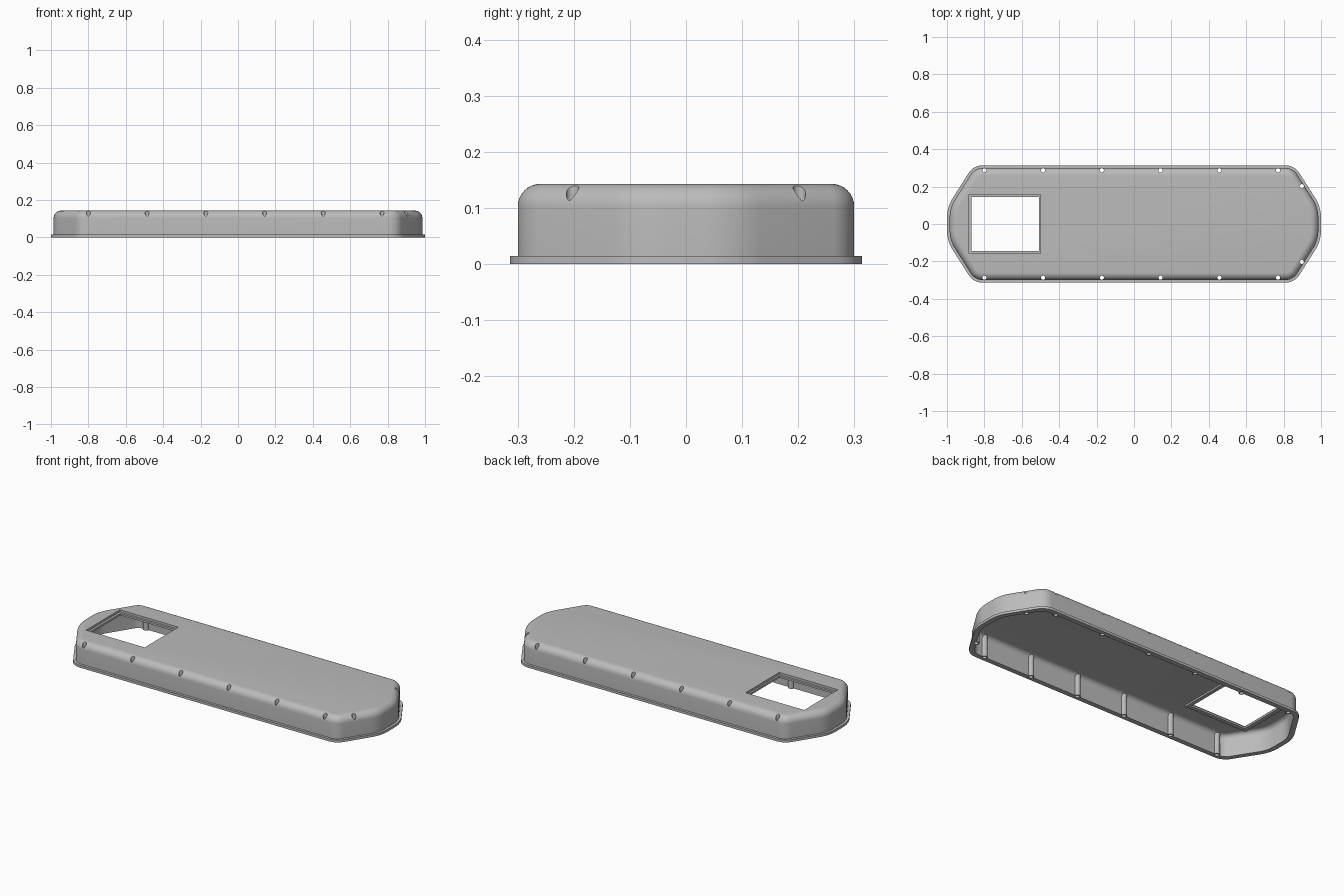
import bpy, bmesh, math

cube = bpy.data.objects.get("Cube")
if cube:
    bpy.data.objects.remove(cube, do_unlink=True)

grey = bpy.data.materials.new("plain grey")
grey.use_nodes = True
colour = (0.5, 0.5, 0.5, 1)
grey.diffuse_color = colour
grey.node_tree.nodes["Principled BSDF"].inputs["Base Color"].default_value = colour

HEIGHT = 0.143
WALL = 0.0143
FILLET = 0.04
FLANGE = 0.0143
HALF_X, HALF_Y = 1.0, 0.314
SIDE_X, END_Y = 0.858, 0.09          # where the slanted ends meet side and tip
SLANT = math.atan2(HALF_X - SIDE_X, HALF_Y - END_Y)
SIDE_R, TIP_R = 0.09, 0.2
STEPS = 10


def outline(inset):
    """Rounded elongated octagon, moved inwards by inset."""
    side_c = (SIDE_X - SIDE_R * math.tan((math.pi / 2 - SLANT) / 2), HALF_Y - SIDE_R)
    tip_c = (HALF_X - TIP_R, END_Y - TIP_R * math.tan(SLANT / 2))
    quarter = []
    for (cx, cy), r, a0, a1 in ((tip_c, TIP_R, 0, SLANT),
                                (side_c, SIDE_R, SLANT, math.pi / 2)):
        for i in range(STEPS + 1):
            a = a0 + (a1 - a0) * i / STEPS
            quarter.append((cx + (r - inset) * math.cos(a), cy + (r - inset) * math.sin(a)))
    half = quarter + [(-x, y) for x, y in reversed(quarter)]
    return half + [(-x, -y) for x, y in half]


def make(name, bm):
    bmesh.ops.recalc_face_normals(bm, faces=bm.faces)
    mesh = bpy.data.meshes.new(name)
    bm.to_mesh(mesh)
    bm.free()
    mesh.materials.append(grey)
    obj = bpy.data.objects.new(name, mesh)
    bpy.context.collection.objects.link(obj)
    return obj


def loft(name, profile):
    """Stack outlines given as (inset, height) and cap both ends."""
    bm = bmesh.new()
    rings = [[bm.verts.new((x, y, z)) for x, y in outline(d)] for d, z in profile]
    for low, high in zip(rings, rings[1:]):
        for i in range(len(low)):
            j = (i + 1) % len(low)
            bm.faces.new((low[i], low[j], high[j], high[i]))
    bm.faces.new(rings[0])
    bm.faces.new(rings[-1])
    return make(name, bm)


def arc(inset, radius):
    centre = HEIGHT - FILLET
    return [(inset + radius * (1 - math.cos(a)), centre + radius * math.sin(a))
            for a in (math.pi / 2 * i / 8 for i in range(9))]


def box(name, x0, x1, half_y, z0, z1):
    bm = bmesh.new()
    bmesh.ops.create_cube(bm, size=1)
    for v in bm.verts:
        v.co = (x1 if v.co.x > 0 else x0, math.copysign(half_y, v.co.y),
                z1 if v.co.z > 0 else z0)
    return make(name, bm)


def rods(name, radius, z0, z1):
    """One vertical cylinder at every screw position."""
    bm = bmesh.new()
    for x, y in screws:
        made = bmesh.ops.create_cone(bm, cap_ends=True, segments=24, radius1=radius,
                                     radius2=radius, depth=z1 - z0)
        bmesh.ops.translate(bm, verts=made["verts"], vec=(x, y, (z0 + z1) / 2))
    return make(name, bm)


def cut(target, cutter):
    mod = target.modifiers.new("cut", 'BOOLEAN')
    mod.operation = 'DIFFERENCE'
    mod.solver = 'EXACT'
    mod.object = cutter
    bpy.context.view_layer.objects.active = target
    bpy.ops.object.modifier_apply(modifier=mod.name)
    bpy.data.objects.remove(cutter, do_unlink=True)


# Screw positions: six along each side, two on the +x end
screws = [(-0.8 + 0.314 * i, s * 0.287) for i in range(6) for s in (-1, 1)]
screws += [(0.897, s * 0.202) for s in (-1, 1)]

# Outer body with bottom flange and rounded top edge
housing = loft("housing", [(0, 0), (0, FLANGE), (FLANGE, FLANGE)] + arc(FLANGE, FILLET))

# Hollow inside, leaving screw posts and a window frame standing
inner = FLANGE + WALL
cavity = loft("cavity", [(inner, -0.01)] + arc(inner, FILLET - WALL))
cut(cavity, rods("screw_posts", 0.017, -0.03, 0.2))
cut(cavity, box("window_frame", -0.893, -0.487, 0.168, 0.119, 0.2))
cut(housing, cavity)

# Screw holes, window opening and its stepped recess
cut(housing, rods("screw_holes", 0.0112, -0.05, 0.25))
cut(housing, box("window_opening", -0.868, -0.509, 0.144, 0.05, 0.25))
cut(housing, box("window_recess", -0.881, -0.499, 0.157, 0.13, 0.25))

bpy.ops.object.select_all(action='DESELECT')
housing.select_set(True)
bpy.context.view_layer.objects.active = housing
bpy.ops.object.shade_smooth_by_angle(angle=math.radians(30))
